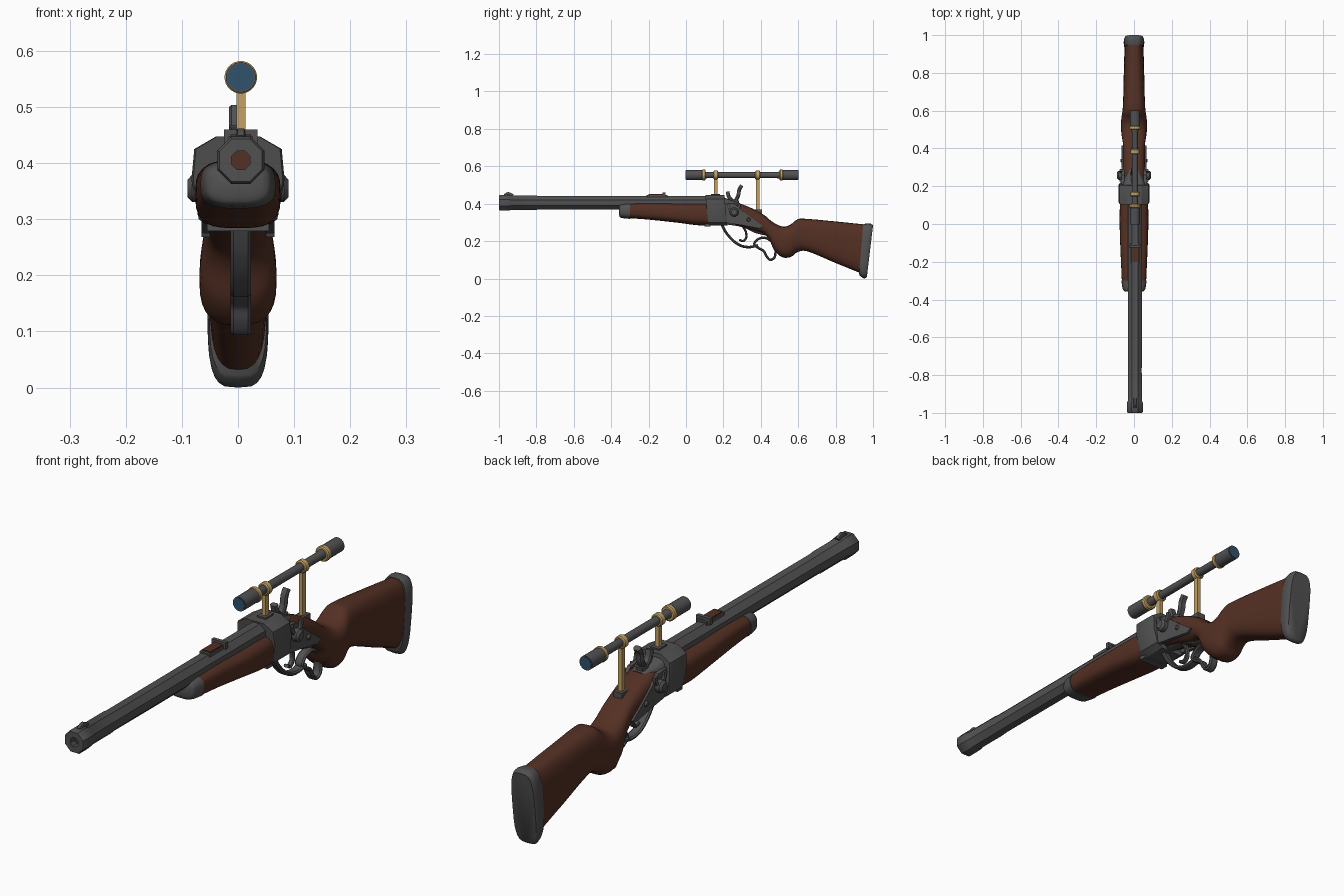
import bpy, bmesh, math
from mathutils import Vector


def material(name, rgb):
    m = bpy.data.materials.new(name)
    m.diffuse_color = (*rgb, 1)
    return m


STEEL = material("dark_steel", (0.085, 0.082, 0.082))
WOOD = material("walnut", (0.088, 0.029, 0.017))
BRASS = material("brass", (0.55, 0.36, 0.13))
GLASS = material("blue_glass", (0.028, 0.085, 0.15))
CX, SCOPE_Z = 0.005, 0.553


def skin(name, rings, mat, closed=False, angle=35):
    """Join equal-sized rings of points into a capped (or looped) skin."""
    bm = bmesh.new()
    vs = [[bm.verts.new(p) for p in r] for r in rings]
    n = len(vs[0])
    pairs = list(zip(vs, vs[1:])) + ([(vs[-1], vs[0])] if closed else [])
    for a, b in pairs:
        for i in range(n):
            j = (i + 1) % n
            bm.faces.new((a[i], a[j], b[j], b[i]))
    if not closed:
        bm.faces.new(vs[0])
        bm.faces.new(vs[-1])
    bmesh.ops.recalc_face_normals(bm, faces=bm.faces)
    me = bpy.data.meshes.new(name)
    bm.to_mesh(me)
    bm.free()
    me.materials.append(mat)
    ob = bpy.data.objects.new(name, me)
    bpy.context.collection.objects.link(ob)
    bpy.ops.object.select_all(action='DESELECT')
    ob.select_set(True)
    bpy.context.view_layer.objects.active = ob
    bpy.ops.object.shade_smooth_by_angle(angle=math.radians(angle))
    return ob


def smooth(pts, steps=4, closed=False):
    """Catmull-Rom subdivision of a list of tuples."""
    P = [Vector(p) for p in pts]
    n, out = len(P), []
    for i in range(n if closed else n - 1):
        if closed:
            a, b, c, d = (P[(i + k) % n] for k in (-1, 0, 1, 2))
        else:
            a, b, c, d = (P[min(max(i + k, 0), n - 1)] for k in (-1, 0, 1, 2))
        for s in range(steps):
            t = s / steps
            out.append(0.5 * (2 * b + (c - a) * t + (2 * a - 5 * b + 4 * c - d) * t * t
                              + (3 * b - a - 3 * c + d) * t ** 3))
    return out if closed else out + [P[-1]]


def loft(name, secs, mat, e=2.8, n=28, steps=4):
    """Superellipse sections: (top y, top z, bottom y, bottom z, half width)."""
    rings = []
    for ty, tz, by, bz, w in smooth(secs, steps):
        ring = []
        for i in range(n):
            t = math.tau * i / n
            c, s = math.cos(t), math.sin(t)
            x = w * math.copysign(abs(c) ** (2 / e), c)
            k = math.copysign(abs(s) ** (2 / e), s) / 2 + 0.5
            ring.append((x, by + (ty - by) * k, bz + (tz - bz) * k))
        rings.append(ring)
    return skin(name, rings, mat, angle=50)


def lathe(name, prof, z, mat, n=24, x=CX):
    """Revolve (y, radius) points around an axis along y."""
    o = math.pi / n
    return skin(name, [[(x + r * math.cos(o + math.tau * i / n), y,
                         z + r * math.sin(o + math.tau * i / n)) for i in range(n)]
                       for y, r in prof], mat)


def ribbon(name, pts, width, thick, mat, closed=False, x=CX):
    """Flat strap following a smooth (y, z) path."""
    P = smooth(pts, 5, closed)
    rings, n = [], len(P)
    for i, p in enumerate(P):
        a = P[i - 1] if closed or i else p
        b = P[(i + 1) % n] if closed or i < n - 1 else p
        d = (b - a).normalized()
        q = Vector((-d.y, d.x)) * thick / 2
        w = width / 2
        rings.append([(x + sx * w, *(p + q * sq)) for sx, sq in
                      ((-1, .4), (-.7, 1), (.7, 1), (1, .4), (1, -.4), (.7, -1), (-.7, -1), (-1, -.4))])
    return skin(name, rings, mat, closed)


def slab(name, poly, x0, x1, mat):
    """Extrude a (y, z) outline from x0 to x1."""
    return skin(name, [[(x, y, z) for y, z in poly] for x in (x0, x1)], mat)


def block(name, x0, x1, y0, y1, z0, z1, mat):
    return slab(name, [(y0, z0), (y1, z0), (y1, z1), (y0, z1)], x0, x1, mat)


# Octagonal barrel with a brown bore
k = 1 / math.cos(math.pi / 8)
lathe("barrel", [(-0.9, 0.018), (-1, 0.018), (-1, 0.038 * k), (-0.994, 0.042 * k), (-0.945, 0.042 * k),
                 (-0.938, 0.038 * k), (-0.8, 0.038 * k), (-0.79, 0.036 * k), (0.13, 0.037 * k)],
      0.405, STEEL, n=8)
lathe("bore", [(-0.975, 0.0185), (-0.9, 0.0185)], 0.405, WOOD, n=16)

# Sights
ribbon("front_sight", [(-0.97, 0.443), (-0.95, 0.454), (-0.925, 0.443)], 0.016, 0.016, STEEL)
block("rear_sight_base", -0.017, 0.027, -0.21, -0.1, 0.43, 0.447, STEEL)
block("rear_sight_leaf", -0.013, 0.023, -0.2, -0.11, 0.445, 0.451, WOOD)
block("rear_sight_notch", -0.025, 0.035, -0.125, -0.11, 0.435, 0.46, STEEL)

# Forearm and its metal cap
loft("forearm", [(-0.31, 0.402, -0.31, 0.323, 0.064), (-0.2, 0.405, -0.2, 0.315, 0.069),
                 (-0.05, 0.402, -0.05, 0.299, 0.075), (0.06, 0.402, 0.06, 0.285, 0.076),
                 (0.13, 0.40, 0.13, 0.285, 0.072)], WOOD, e=3.2)
loft("forearm_cap", [(-0.358, 0.392, -0.358, 0.34, 0.045), (-0.345, 0.40, -0.348, 0.325, 0.059),
                     (-0.30, 0.404, -0.30, 0.319, 0.067)], STEEL, e=3)

# Receiver block and sloping breech
half = [(0.04, 0.447), (0.078, 0.425), (0.083, 0.37), (0.07, 0.30), (0.045, 0.283)]
sec = half + [(-x, z) for x, z in reversed(half)]
skin("receiver", [[(x * s, y + (0.425 - z) * 0.1, z) for x, z in sec]
                  for y, s in ((0.105, 0.96), (0.112, 1), (0.2, 1), (0.207, 0.96))], STEEL, angle=25)
loft("breech_tang", [(0.19, 0.44, 0.19, 0.32, 0.06), (0.225, 0.425, 0.23, 0.31, 0.055),
                     (0.29, 0.403, 0.27, 0.33, 0.03)], STEEL, e=4)
block("lower_band", -0.055, 0.055, 0.1, 0.13, 0.279, 0.3, STEEL)

# Stock with pistol grip, and butt plate
loft("stock", [(0.20, 0.415, 0.20, 0.305, 0.06), (0.28, 0.403, 0.28, 0.282, 0.06),
               (0.36, 0.372, 0.35, 0.258, 0.058), (0.42, 0.338, 0.41, 0.242, 0.058),
               (0.455, 0.308, 0.445, 0.208, 0.062), (0.49, 0.287, 0.472, 0.15, 0.067),
               (0.525, 0.277, 0.515, 0.114, 0.069), (0.56, 0.289, 0.56, 0.115, 0.067),
               (0.59, 0.313, 0.595, 0.14, 0.062), (0.63, 0.32, 0.65, 0.145, 0.058),
               (0.8, 0.305, 0.8, 0.083, 0.054), (0.955, 0.289, 0.93, 0.03, 0.05)], WOOD)
loft("butt_plate", [(0.948, 0.291, 0.925, 0.022, 0.051), (0.965, 0.294, 0.938, 0.008, 0.054),
                    (0.988, 0.293, 0.955, 0.0, 0.054), (1.0, 0.284, 0.967, 0.008, 0.048)],
     STEEL, e=3.6, steps=2)

# Lock plates, knobs and screws on both sides
plate = [(0.2, 0.405), (0.26, 0.4), (0.3, 0.365), (0.35, 0.325), (0.415, 0.278),
         (0.39, 0.268), (0.3, 0.285), (0.2, 0.30)]
for s, side in ((1, "right"), (-1, "left")):
    slab("lock_plate_" + side, plate, s * 0.05, s * 0.065, STEEL)
    for part, y, z, r, x1 in (("hammer_pivot", 0.257, 0.355, 0.024, 0.09),
                              ("plate_screw", 0.335, 0.315, 0.011, 0.072)):
        skin(part + "_" + side, [[(s * x, y + q * r * math.cos(math.tau * i / 16),
                                   z + q * r * math.sin(math.tau * i / 16)) for i in range(16)]
                                 for x, q in ((0.05, 1), (x1 - 0.008, 1), (x1, 0.65))], STEEL)
    ribbon("hammer_arm_" + side, [(0.228, 0.40), (0.232, 0.375), (0.255, 0.36), (0.28, 0.375), (0.285, 0.4)],
           0.016, 0.014, STEEL, x=s * 0.068)

# Hammer
ribbon("hammer_claw", [(0.222, 0.465), (0.232, 0.432), (0.258, 0.413), (0.278, 0.44),
                       (0.285, 0.475), (0.299, 0.498)], 0.028, 0.02, STEEL, x=-0.002)
ribbon("hammer_body", [(0.265, 0.42), (0.262, 0.395), (0.26, 0.36)], 0.04, 0.04, STEEL, x=0)

# Trigger, lever and finger loop
ribbon("trigger", [(0.295, 0.29), (0.318, 0.255), (0.322, 0.22), (0.305, 0.2), (0.285, 0.208)],
       0.02, 0.012, STEEL)
ribbon("lever", [(0.185, 0.3), (0.215, 0.245), (0.255, 0.2), (0.295, 0.175), (0.34, 0.168), (0.385, 0.178)],
       0.036, 0.014, STEEL)
ribbon("finger_loop", [(0.365, 0.185), (0.385, 0.21), (0.42, 0.218), (0.455, 0.2), (0.477, 0.16),
                       (0.474, 0.115), (0.45, 0.1), (0.43, 0.12), (0.415, 0.147), (0.385, 0.165)],
       0.036, 0.013, STEEL, closed=True)
ribbon("trigger_tang", [(0.2, 0.297), (0.3, 0.281), (0.37, 0.25), (0.43, 0.235)], 0.036, 0.012, STEEL)

# Telescopic sight
lathe("scope_tube", [(0.0, 0.023), (0.0, 0.027), (0.085, 0.027), (0.09, 0.02), (0.12, 0.016), (0.48, 0.016),
                     (0.51, 0.02), (0.515, 0.027), (0.6, 0.027), (0.6, 0.023)], SCOPE_Z, STEEL)
lathe("front_lens", [(-0.002, 0.0235), (0.004, 0.0235)], SCOPE_Z, GLASS)
lathe("rear_lens", [(0.596, 0.0235), (0.602, 0.0235)], SCOPE_Z, GLASS)
for name, y0, y1, r in (("front_ring", 0.085, 0.105, 0.029), ("rear_ring", 0.5, 0.52, 0.029),
                        ("front_clamp", 0.146, 0.172, 0.024), ("rear_clamp", 0.37, 0.396, 0.024)):
    lathe("scope_" + name, [(y0, r - 0.004), (y0 + 0.004, r), (y1 - 0.004, r), (y1, r - 0.004)],
          SCOPE_Z, BRASS)
for name, y, z0 in (("front", 0.159, 0.445), ("rear", 0.383, 0.36)):
    block("scope_post_" + name, CX - 0.008, CX + 0.008, y - 0.01, y + 0.01, z0, 0.54, BRASS)
    block("scope_foot_" + name, CX - 0.018, CX + 0.018, y - 0.024, y + 0.024, z0 - 0.015, z0 + 0.008, STEEL)
